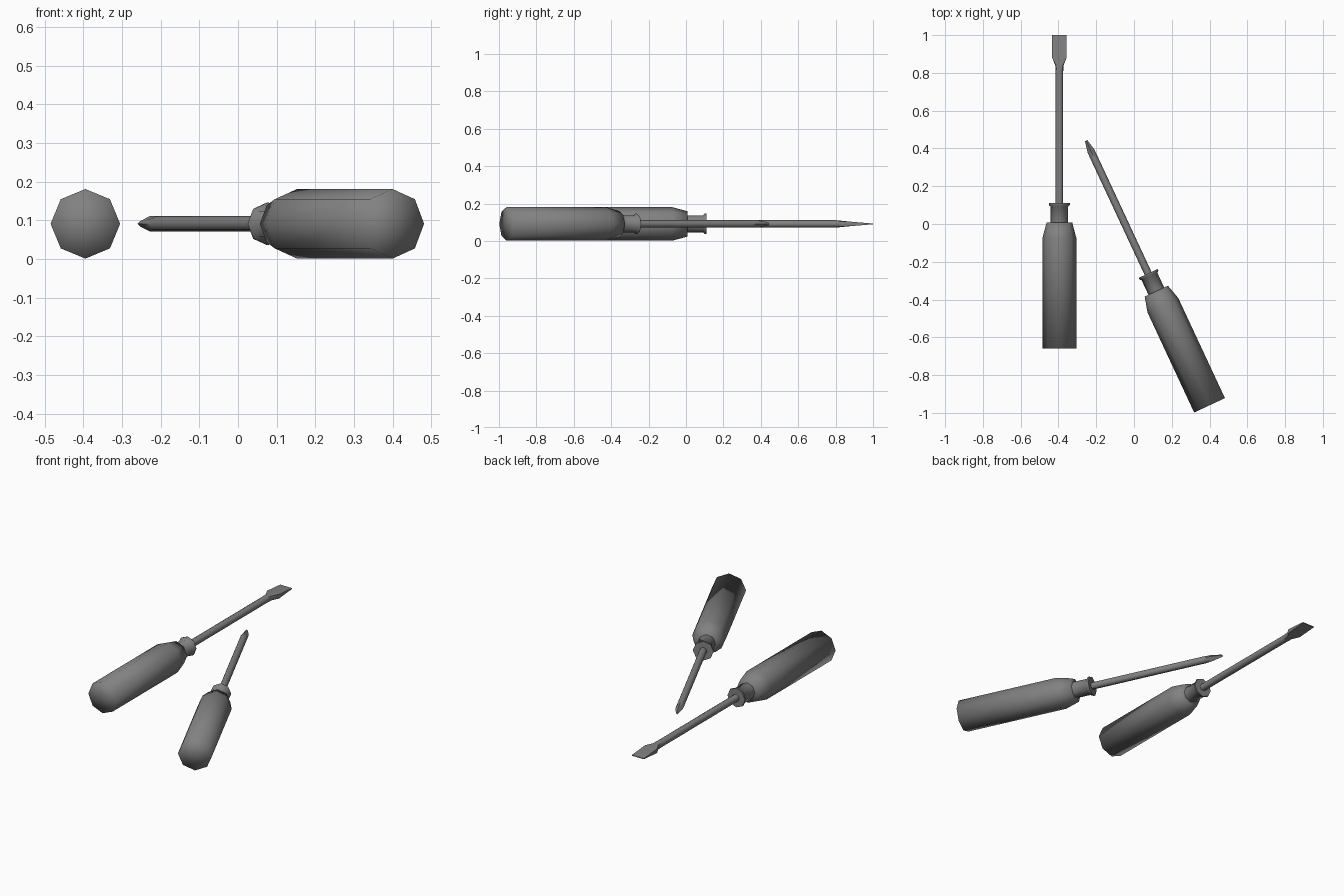
import bpy, bmesh
from math import sin, cos, pi, radians

cube = bpy.data.objects.get("Cube")
if cube:
    bpy.data.objects.remove(cube)

SIDES = 8
ROUND = cos(pi / 4)

grey = bpy.data.materials.new("mid grey")
grey.use_nodes = True
colour = (0.22, 0.22, 0.22, 1)
grey.diffuse_color = colour
grey.node_tree.nodes["Principled BSDF"].inputs["Base Color"].default_value = colour


def loft(name, rings, place, sharp=None):
    """Eight-sided loft along y; each ring is y, half width, half height, corner fullness."""
    bm = bmesh.new()
    loops = []
    for y, rx, rz, corner in rings:
        loop = []
        for i in range(SIDES):
            a = 2 * pi * i / SIDES
            k = corner / ROUND if i % 2 else 1
            loop.append(bm.verts.new((rx * k * cos(a), y, rz * k * sin(a))))
        loops.append(loop)
    for a, b in zip(loops, loops[1:]):
        for i in range(SIDES):
            j = (i + 1) % SIDES
            bm.faces.new((a[i], a[j], b[j], b[i]))
    for loop in (loops[0], loops[-1]):
        bmesh.ops.poke(bm, faces=[bm.faces.new(loop)])
    bmesh.ops.recalc_face_normals(bm, faces=bm.faces)
    mesh = bpy.data.meshes.new(name)
    bm.to_mesh(mesh)
    bm.free()
    mesh.materials.append(grey)
    obj = bpy.data.objects.new(name, mesh)
    bpy.context.collection.objects.link(obj)
    x, y, turn = place
    obj.location = (x, y, 0.091)
    obj.rotation_euler.z = radians(turn)
    bpy.ops.object.select_all(action="DESELECT")
    obj.select_set(True)
    bpy.context.view_layer.objects.active = obj
    if sharp:
        bpy.ops.object.shade_smooth_by_angle(angle=radians(sharp))
    else:
        bpy.ops.object.shade_smooth()


def turned(*profile):
    return [(y, r, r, ROUND) for y, r in profile]


def driver(prefix, tip, place):
    # Octagonal grip with a tapered shoulder
    loft(prefix + "_handle", turned((0, 0.09), (0.585, 0.09), (0.667, 0.068)), place)
    # Collar with a flared lip
    loft(prefix + "_collar",
         turned((0.65, 0.046), (0.752, 0.046), (0.76, 0.055), (0.77, 0.055)), place, 50)
    # Shaft running into the shaped tip
    loft(prefix + "_shaft", turned((0.76, 0.02)) + tip, place, 50)


# Flat blade: widens and thins towards the end
flat_tip = [(1.46, 0.02, 0.02, ROUND), (1.50, 0.022, 0.016, 0.8),
            (1.54, 0.038, 0.012, 1), (1.66, 0.038, 0.002, 1)]
# Cross point: fluted between four ribs
cross_tip = [(1.44, 0.02, 0.02, ROUND), (1.485, 0.02, 0.02, 0.5),
             (1.546, 0.007, 0.007, 0.5)]

driver("flat_screwdriver", flat_tip, (-0.395, -0.66, 0))
driver("cross_screwdriver", cross_tip, (0.40, -0.96, 25))
